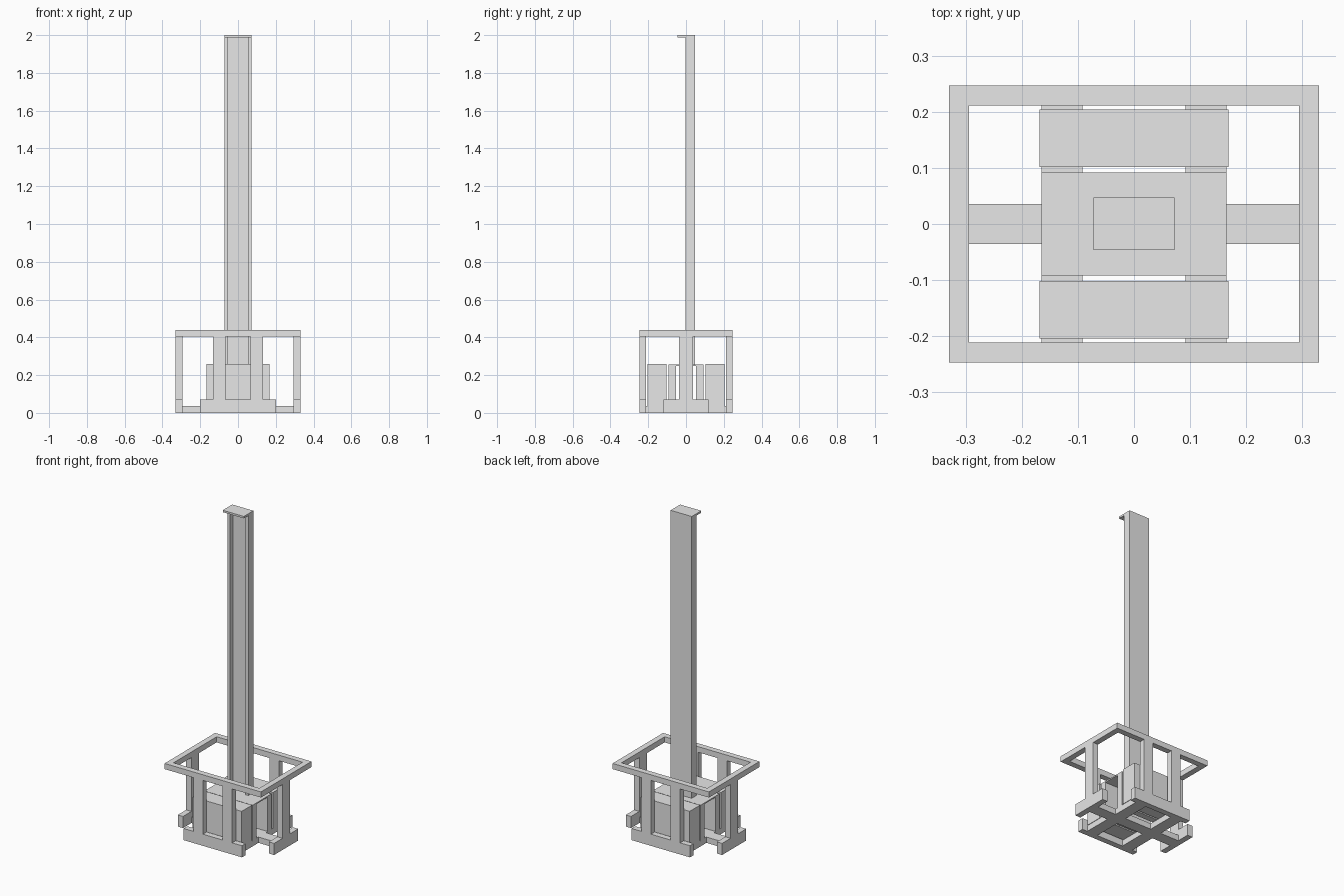
import bpy
import bmesh

if "Cube" in bpy.data.objects:
    bpy.data.objects.remove(bpy.data.objects["Cube"])

grey = bpy.data.materials.new("plain_grey")
grey.use_nodes = True
grey.diffuse_color = (0.8, 0.8, 0.8, 1)
grey.node_tree.nodes["Principled BSDF"].inputs["Base Color"].default_value = (0.8, 0.8, 0.8, 1)


def prism(name, outline, axis, lo, hi):
    """Extrude a closed 2D outline along an axis from lo to hi."""
    def place(a, b):
        return {"x": (lo, a, b), "y": (a, lo, b), "z": (a, b, lo)}[axis]
    bm = bmesh.new()
    face = bm.faces.new([bm.verts.new(place(a, b)) for a, b in outline])
    ext = bmesh.ops.extrude_face_region(bm, geom=[face])
    step = [hi - lo if axis == k else 0 for k in "xyz"]
    moved = [v for v in ext["geom"] if isinstance(v, bmesh.types.BMVert)]
    bmesh.ops.translate(bm, vec=step, verts=moved)
    bmesh.ops.recalc_face_normals(bm, faces=bm.faces)
    mesh = bpy.data.meshes.new(name)
    bm.to_mesh(mesh)
    bm.free()
    mesh.materials.append(grey)
    obj = bpy.data.objects.new(name, mesh)
    bpy.context.collection.objects.link(obj)
    return obj


def box(name, x, y, z):
    outline = [(x[0], y[0]), (x[1], y[0]), (x[1], y[1]), (x[0], y[1])]
    return prism(name, outline, "z", *z)


def span(lo, hi, side):
    return tuple(sorted((lo * side, hi * side)))


X, Y, T = 0.33, 0.247, 0.036        # outer half sizes and bar thickness
XI, YI = X - T, Y - T               # inner half sizes
RIM, TOP, FOOT = 0.405, 0.44, 0.072

# Top rim: four bars forming a rectangle
for s, end in ((-1, "front"), (1, "back")):
    box(end + "_rim", (-X, X), span(YI, Y, s), (RIM, TOP))
for s, end in ((-1, "right"), (1, "left")):
    box(end + "_rim", span(XI, X, s), (-YI, YI), (RIM, TOP))

# Front and back: foot bar with two posts, and a ballast block inside
for s, end in ((-1, "front"), (1, "back")):
    box(end + "_foot", (-0.2, 0.2), span(YI, Y, s), (0, FOOT))
    for t, side in ((-1, "right"), (1, "left")):
        box(f"{end}_{side}_post", span(0.067, 0.133, t), span(YI, Y, s), (FOOT, RIM))
    box(end + "_ballast", (-0.168, 0.168), span(0.102, 0.204, s), (0.036, 0.26))

# Sides: foot bar with a single post, and floor rails
for s, side in ((-1, "right"), (1, "left")):
    box(side + "_foot", span(XI, X, s), (-0.118, 0.118), (0, FOOT))
    box(side + "_post", span(XI, X, s), (-T, T), (FOOT, RIM))
    box(side + "_floor_rail", span(0.092, 0.165, s), (-YI, YI), (0, 0.036))
    box(side + "_cross_rail", span(0.165, XI, s), (-T, T), (0, 0.036))
box("middle_cross_rail", (-0.092, 0.092), (-T, T), (0, 0.036))

# Mast pedestal: inverted channel running side to side
arch = [(-0.092, 0.036), (-0.054, 0.036), (-0.054, 0.247), (0.054, 0.247),
        (0.054, 0.036), (0.092, 0.036), (0.092, 0.255), (-0.092, 0.255)]
prism("mast_pedestal", arch, "x", -0.165, 0.165)

# Mast: channel open to the front, with an overhanging cap
channel = [(-0.072, 0.047), (-0.072, -0.002), (-0.053, -0.002), (-0.053, 0.028),
           (0.053, 0.028), (0.053, -0.002), (0.072, -0.002), (0.072, 0.047)]
prism("mast", channel, "z", 0.255, 1.988)
box("mast_cap", (-0.072, 0.072), (-0.046, 0.047), (1.988, 2))
